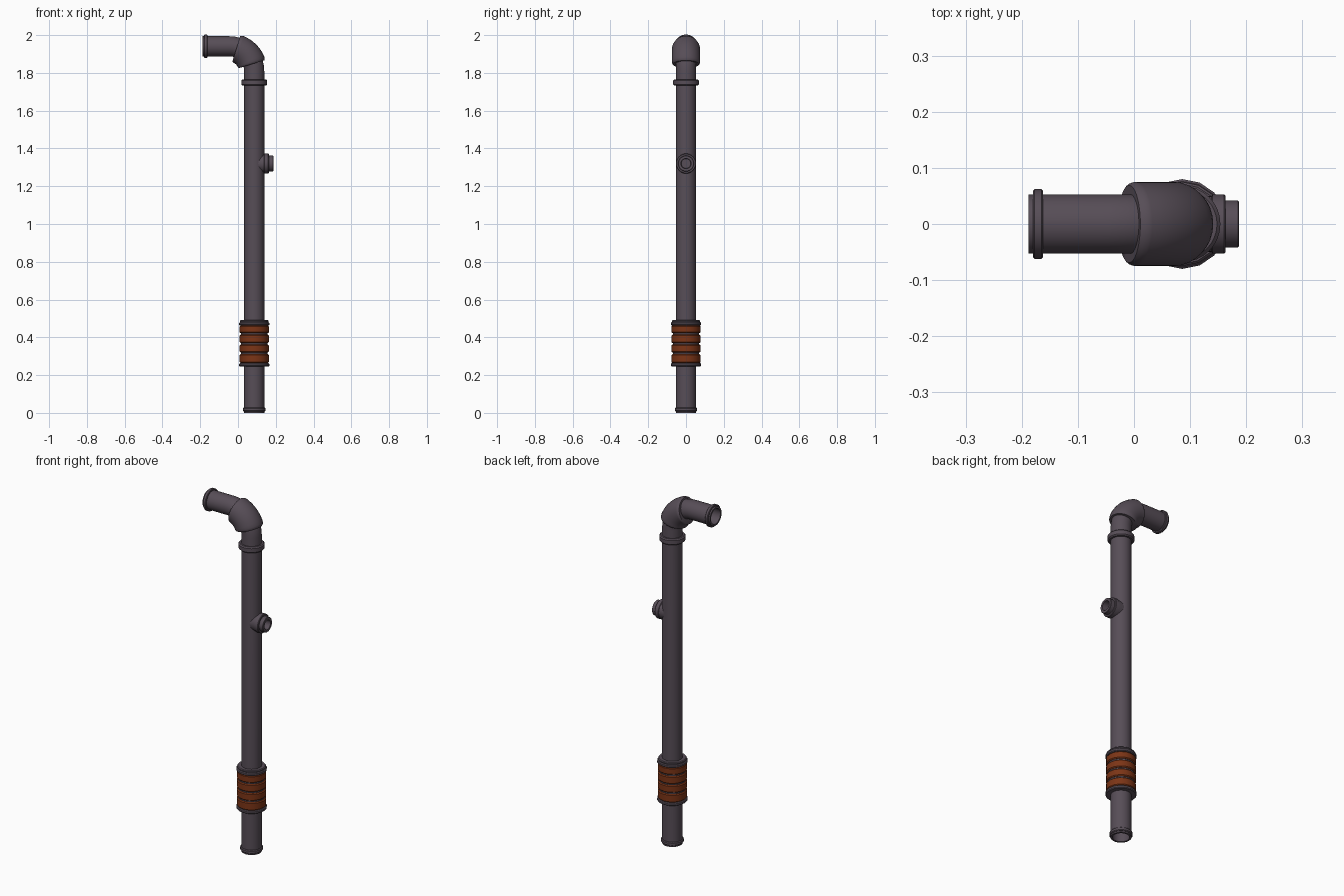
import bpy, bmesh
from math import sin, cos, pi, radians

if "Cube" in bpy.data.objects:
    bpy.data.objects.remove(bpy.data.objects["Cube"])

PX = 0.086            # x of the upright pipe axis
BX, BZ = -0.045, 1.81  # centre of the bend
R = 0.131             # radius of the bend


def material(name, rgb):
    m = bpy.data.materials.new(name)
    m.diffuse_color = (*rgb, 1)
    m.use_nodes = True
    m.node_tree.nodes["Principled BSDF"].inputs["Base Color"].default_value = m.diffuse_color
    return m


iron = material("dark_iron", (0.095, 0.075, 0.095))
rust = material("rust_orange", (0.20, 0.035, 0.008))


def sweep(name, rings, mat=iron, n=32, phase=0.0):
    """Skin a closed loop of rings (x, z, tilt, radius); tilt 0 = axis up, 90 = axis to -x."""
    bm = bmesh.new()
    loops = []
    for x, z, tilt, r in rings:
        a = radians(tilt)
        loop = []
        for i in range(n):
            t = 2 * pi * i / n + phase
            u = r * cos(t)
            loop.append(bm.verts.new((x + u * cos(a), r * sin(t), z + u * sin(a))))
        loops.append(loop)
    for a, b in zip(loops, loops[1:] + loops[:1]):
        for i in range(n):
            j = (i + 1) % n
            bm.faces.new((a[i], a[j], b[j], b[i]))
    bmesh.ops.remove_doubles(bm, verts=bm.verts, dist=1e-5)
    bmesh.ops.recalc_face_normals(bm, faces=bm.faces)
    me = bpy.data.meshes.new(name)
    bm.to_mesh(me)
    bm.free()
    ob = bpy.data.objects.new(name, me)
    me.materials.append(mat)
    bpy.context.collection.objects.link(ob)
    bpy.ops.object.select_all(action='DESELECT')
    ob.select_set(True)
    bpy.context.view_layer.objects.active = ob
    bpy.ops.object.shade_smooth_by_angle(angle=radians(35))
    return ob


def band_profile(h0, h1, r_in, r, b):
    return [(h0, r_in), (h0, r - b), (h0 + b, r), (h1 - b, r), (h1, r - b), (h1, r_in)]


def upright_band(name, z0, z1, r, mat=iron, b=0.004, n=32):
    return sweep(name, [(PX, h, 0, q) for h, q in band_profile(z0, z1, 0.045, r, b)], mat, n)


# Main hollow pipe: upright, bend, outlet
path = [(PX, 0, 0), (PX, BZ, 0)]
path += [(BX + R * cos(radians(a)), BZ + R * sin(radians(a)), a) for a in range(9, 90, 9)]
path += [(BX, BZ + R, 90), (-0.188, BZ + R, 90)]
sweep("main_pipe", [(*p, 0.053) for p in path] + [(*p, 0.043) for p in reversed(path)])

# Lips and flange
upright_band("bottom_lip", 0.008, 0.028, 0.059)
upright_band("upper_flange", 1.732, 1.766, 0.068, b=0.006)
sweep("outlet_lip", [(-h, BZ + R, 90, q)
                     for h, q in band_profile(0.162, 0.180, 0.045, 0.062, 0.003)])

# Thick elbow sleeve around the bend
SR = 0.124
profile = [(17, 0.046), (17, 0.069), (19, 0.073), (22, 0.075)]
profile += [(a, 0.075) for a in range(27, 68, 5)]
profile += [(68, 0.075), (71, 0.073), (73, 0.069), (73, 0.046)]
sweep("elbow_sleeve", [(BX + SR * cos(radians(a)), BZ + SR * sin(radians(a)), a, r)
                       for a, r in profile])

# Coupling: core, end caps and rust-coloured bands
upright_band("coupling_core", 0.25, 0.485, 0.070, n=16)
upright_band("coupling_lower_cap", 0.246, 0.263, 0.080, n=16)
upright_band("coupling_upper_cap", 0.463, 0.480, 0.080, n=16)
upright_band("coupling_top_step", 0.478, 0.491, 0.075, n=16)
for i, (z0, z1) in enumerate([(0.264, 0.311), (0.319, 0.362), (0.370, 0.414), (0.422, 0.463)]):
    upright_band(f"coupling_band_{i + 1}", z0, z1, 0.077, rust, 0.005, 16)

# Side branch with a stepped, recessed mouth
branch = [(0.09, 0), (0.09, 0.048), (0.138, 0.050), (0.140, 0.053), (0.160, 0.053),
          (0.163, 0.050), (0.163, 0.042), (0.185, 0.042), (0.187, 0.040),
          (0.187, 0.027), (0.150, 0.025), (0.150, 0)]
sweep("side_branch", [(x, 1.32, -90, r) for x, r in branch])
